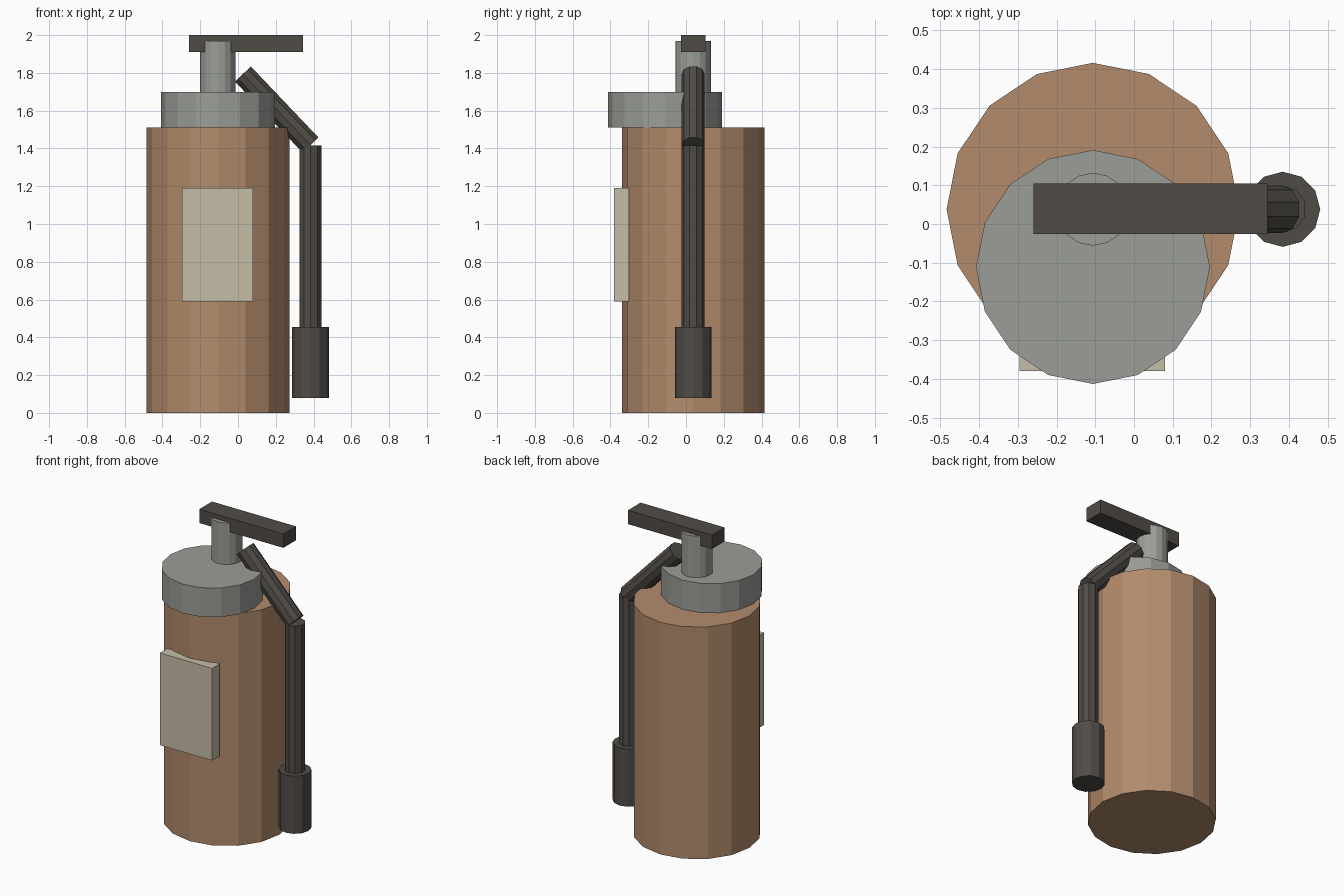
import bpy
from mathutils import Vector

cube = bpy.data.objects.get("Cube")
if cube:
    bpy.data.objects.remove(cube, do_unlink=True)


def material(name, rgb):
    m = bpy.data.materials.new(name)
    m.use_nodes = True
    m.diffuse_color = (*rgb, 1)
    m.node_tree.nodes["Principled BSDF"].inputs["Base Color"].default_value = (*rgb, 1)
    return m


tan = material("tan body", (0.45, 0.26, 0.15))
grey = material("grey metal", (0.33, 0.34, 0.31))
dark = material("dark rubber", (0.081, 0.072, 0.062))
cream = material("cream label", (0.56, 0.51, 0.39))


def finish(name, mat):
    ob = bpy.context.object
    ob.name = ob.data.name = name
    ob.data.materials.append(mat)
    return ob


def rod(name, start, end, radius, sides, mat):
    """Flat-sided cylinder between two points."""
    a, b = Vector(start), Vector(end)
    axis = b - a
    bpy.ops.mesh.primitive_cylinder_add(vertices=sides, radius=radius,
                                        depth=axis.length, location=(a + b) / 2)
    ob = finish(name, mat)
    ob.rotation_euler = Vector((0, 0, 1)).rotation_difference(axis).to_euler()
    return ob


def box(name, low, high, mat):
    a, b = Vector(low), Vector(high)
    bpy.ops.mesh.primitive_cube_add(size=1, location=(a + b) / 2)
    ob = finish(name, mat)
    ob.scale = b - a
    return ob


X, Y = -0.106, 0.038   # tank axis
HX = 0.384             # hanging hose axis

# Tank, offset cap and neck
rod("tank", (X, Y, 0), (X, Y, 1.51), 0.378, 16, tan)
rod("cap", (X, -0.111, 1.51), (X, -0.111, 1.70), 0.302, 16, grey)
rod("neck", (X, Y, 1.60), (X, Y, 1.97), 0.094, 16, grey)

# Lever and label plate
box("lever", (-0.26, -0.026, 1.91), (0.345, 0.104, 2.0), dark)
box("label", (-0.296, -0.38, 0.59), (0.08, -0.302, 1.19), cream)

# Hose and nozzle
rod("hose_upper", (HX, Y, 1.418), (0.026, Y, 1.794), 0.061, 10, dark)
rod("hose_lower", (HX, Y, 0.45), (HX, Y, 1.415), 0.061, 10, dark)
rod("nozzle", (HX, Y, 0.08), (HX, Y, 0.455), 0.097, 12, dark)
